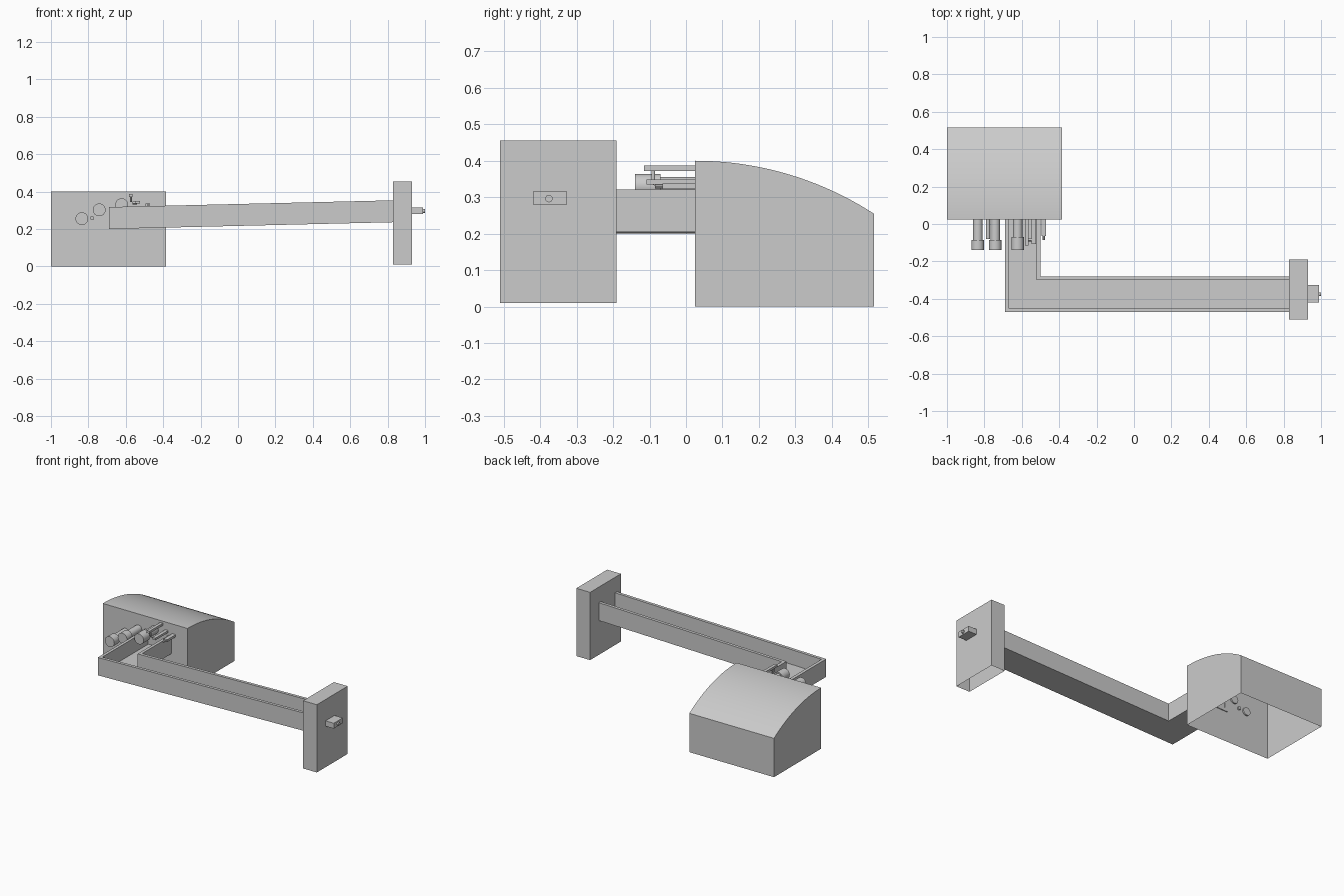
import bpy, bmesh, math
from mathutils import Matrix, Vector

cube = bpy.data.objects.get("Cube")
if cube:
    bpy.data.objects.remove(cube, do_unlink=True)

grey = bpy.data.materials.new("plain_grey")
grey.use_nodes = True
colour = (0.6, 0.6, 0.6, 1)
grey.diffuse_color = colour
grey.node_tree.nodes["Principled BSDF"].inputs["Base Color"].default_value = colour


def finish(name, bm, smooth=False):
    """Turn a bmesh into a grey object."""
    bmesh.ops.recalc_face_normals(bm, faces=bm.faces)
    mesh = bpy.data.meshes.new(name)
    bm.to_mesh(mesh)
    bm.free()
    mesh.materials.append(grey)
    obj = bpy.data.objects.new(name, mesh)
    bpy.context.collection.objects.link(obj)
    if smooth:
        bpy.ops.object.select_all(action='DESELECT')
        obj.select_set(True)
        bpy.context.view_layer.objects.active = obj
        bpy.ops.object.shade_smooth_by_angle(angle=math.radians(30))
    return obj


def box(name, low, high, open_bottom=False):
    low, high = Vector(low), Vector(high)
    bm = bmesh.new()
    bmesh.ops.create_cube(bm, size=1)
    for v in bm.verts:
        v.co = (low + high) / 2 + v.co * (high - low)
    if open_bottom:
        bm.normal_update()
        under = [f for f in bm.faces if f.normal.z < -0.9]
        bmesh.ops.delete(bm, geom=under, context='FACES_ONLY')
    return finish(name, bm)


def rod(name, start, end, radius, sides=32):
    start, end = Vector(start), Vector(end)
    axis = end - start
    turn = axis.to_track_quat('Z', 'Y').to_matrix().to_4x4()
    bm = bmesh.new()
    bmesh.ops.create_cone(bm, cap_ends=True, segments=sides, radius1=radius,
                          radius2=radius, depth=axis.length,
                          matrix=Matrix.Translation((start + end) / 2) @ turn)
    return finish(name, bm, True)


# Curved-top housing, open underneath
front, back, top, radius = 0.025, 0.515, 0.4, 0.9
profile = [(front, 0)]
for i in range(25):
    d = (back - front) * i / 24
    profile.append((front + d, top - radius + math.sqrt(radius ** 2 - d ** 2)))
profile.append((back, 0))
bm = bmesh.new()
ends = [[bm.verts.new((x, y, z)) for y, z in profile] for x in (-1, -0.385)]
for ring in ends:
    bm.faces.new(ring)
for i in range(len(profile) - 1):
    bm.faces.new((ends[0][i], ends[0][i + 1], ends[1][i + 1], ends[1][i]))
finish("curved_housing", bm, True)

# L-shaped open channel, mitred at the corner and rising towards the end plate
half, wall, floor, height = 0.095, 0.02, 0.2, 0.117
inner = half - wall
section = [(-half, 0), (half, 0), (half, height), (inner, height),
           (inner, wall), (-inner, wall), (-inner, height), (-half, height)]
cx, cy = -0.595, -0.375
bm = bmesh.new()
rings = [[], [], []]
for s, h in section:
    for ring, (x, y) in zip(rings, ((cx - s, 0.03), (cx - s, cy - s), (0.835, cy - s))):
        ring.append(bm.verts.new((x, y, floor + h + 0.0237 * (x + 0.69))))
for a, b in zip(rings, rings[1:]):
    for i in range(len(section)):
        j = (i + 1) % len(section)
        bm.faces.new((a[i], a[j], b[j], b[i]))
bm.faces.new(rings[0])
bm.faces.new(rings[2])
finish("channel", bm)

# End plate with its connector
box("end_plate", (0.83, -0.51, 0.01), (0.93, -0.19, 0.455), True)
box("connector_block", (0.925, -0.42, 0.28), (0.99, -0.327, 0.315))
rod("connector_pin", (0.98, -0.376, 0.296), (1.0, -0.376, 0.296), 0.01)

# Capped pipes leaving the housing
for side, x, z, cap_start in (("right", -0.835, 0.255, -0.085),
                              ("middle", -0.742, 0.302, -0.085),
                              ("left", -0.622, 0.33, -0.07)):
    rod(side + "_pipe", (x, 0.035, z), (x, -0.09, z), 0.026)
    rod(side + "_pipe_cap", (x, cap_start, z), (x, -0.14, z), 0.034)
rod("thin_pipe", (-0.78, 0.035, 0.258), (-0.78, -0.08, 0.258), 0.011)

# Sensor bars beside the pipes
box("upper_bar", (-0.583, -0.115, 0.372), (-0.563, 0.035, 0.387))
rod("upper_bar_stem", (-0.573, -0.09, 0.345), (-0.573, -0.09, 0.375), 0.005, 12)
box("middle_bar", (-0.547, -0.108, 0.335), (-0.525, 0.035, 0.349))
rod("middle_bar_pin", (-0.565, -0.085, 0.34), (-0.54, -0.085, 0.34), 0.008, 12)
box("lower_bar", (-0.495, -0.065, 0.322), (-0.47, 0.035, 0.337))
rod("lower_bar_pin", (-0.482, -0.085, 0.33), (-0.482, -0.06, 0.33), 0.006, 12)
